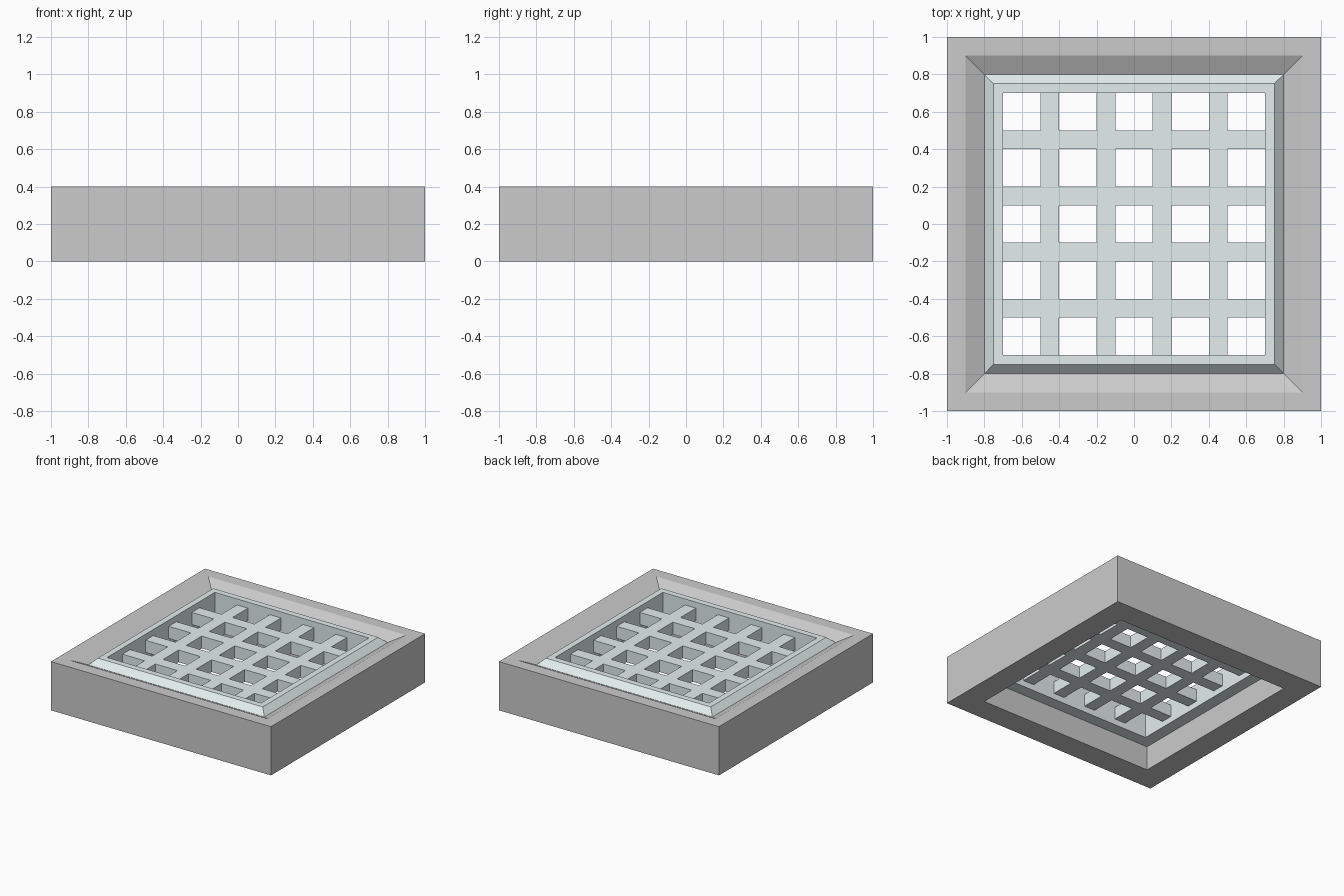
import bpy, bmesh

if "Cube" in bpy.data.objects:
    bpy.data.objects.remove(bpy.data.objects["Cube"])


def finish(name, bm, mat=None):
    bmesh.ops.recalc_face_normals(bm, faces=bm.faces)
    mesh = bpy.data.meshes.new(name)
    bm.to_mesh(mesh)
    bm.free()
    obj = bpy.data.objects.new(name, mesh)
    bpy.context.collection.objects.link(obj)
    if mat:
        mesh.materials.append(mat)
    return obj


def square_ring(name, profile, mat=None):
    """Sweep a closed (half width, height) profile around a square."""
    bm = bmesh.new()
    corners = [(-1, -1), (1, -1), (1, 1), (-1, 1)]
    loops = [[bm.verts.new((r * sx, r * sy, z)) for r, z in profile]
             for sx, sy in corners]
    n = len(profile)
    for i in range(4):
        a, b = loops[i], loops[(i + 1) % 4]
        for j in range(n):
            k = (j + 1) % n
            bm.faces.new((a[j], b[j], b[k], a[k]))
    return finish(name, bm, mat)


metal = bpy.data.materials.new("grate_metal")
metal.diffuse_color = (0.77, 0.86, 0.85, 1)
metal.use_nodes = True
metal.node_tree.nodes["Principled BSDF"].inputs["Base Color"].default_value = metal.diffuse_color

# Outer frame with sloped inner lip
square_ring("outer_frame",
            [(1, 0), (1, 0.4), (0.9, 0.4), (0.8, 0.35), (0.8, 0)])

# Grate rim with chamfered outer edge
square_ring("grate_rim",
            [(0.8, 0.2), (0.8, 0.35), (0.75, 0.4), (0.7, 0.4), (0.7, 0.2)], metal)

# Grate bars: a flat lattice with 5 x 5 openings, extruded upward
edges = [-0.7, -0.5, -0.4, -0.2, -0.1, 0.1, 0.2, 0.4, 0.5, 0.7]
bm = bmesh.new()
grid = [[bm.verts.new((x, y, 0.25)) for y in edges] for x in edges]
for i in range(9):
    for j in range(9):
        if i % 2 or j % 2:
            bm.faces.new((grid[i][j], grid[i + 1][j],
                          grid[i + 1][j + 1], grid[i][j + 1]))
bmesh.ops.delete(bm, geom=[v for v in bm.verts if not v.link_faces], context='VERTS')
top = bmesh.ops.extrude_face_region(bm, geom=bm.faces[:], use_keep_orig=True)
bmesh.ops.translate(bm, vec=(0, 0, 0.1),
                    verts=[g for g in top["geom"] if isinstance(g, bmesh.types.BMVert)])
# Remove the hidden bar ends where they butt against the rim
ends = [f for f in bm.faces if abs(f.normal.z) < 0.5
        and max(abs(c) for c in f.calc_center_median()) > 0.699]
bmesh.ops.delete(bm, geom=ends, context='FACES_ONLY')
finish("grate_bars", bm, metal)
